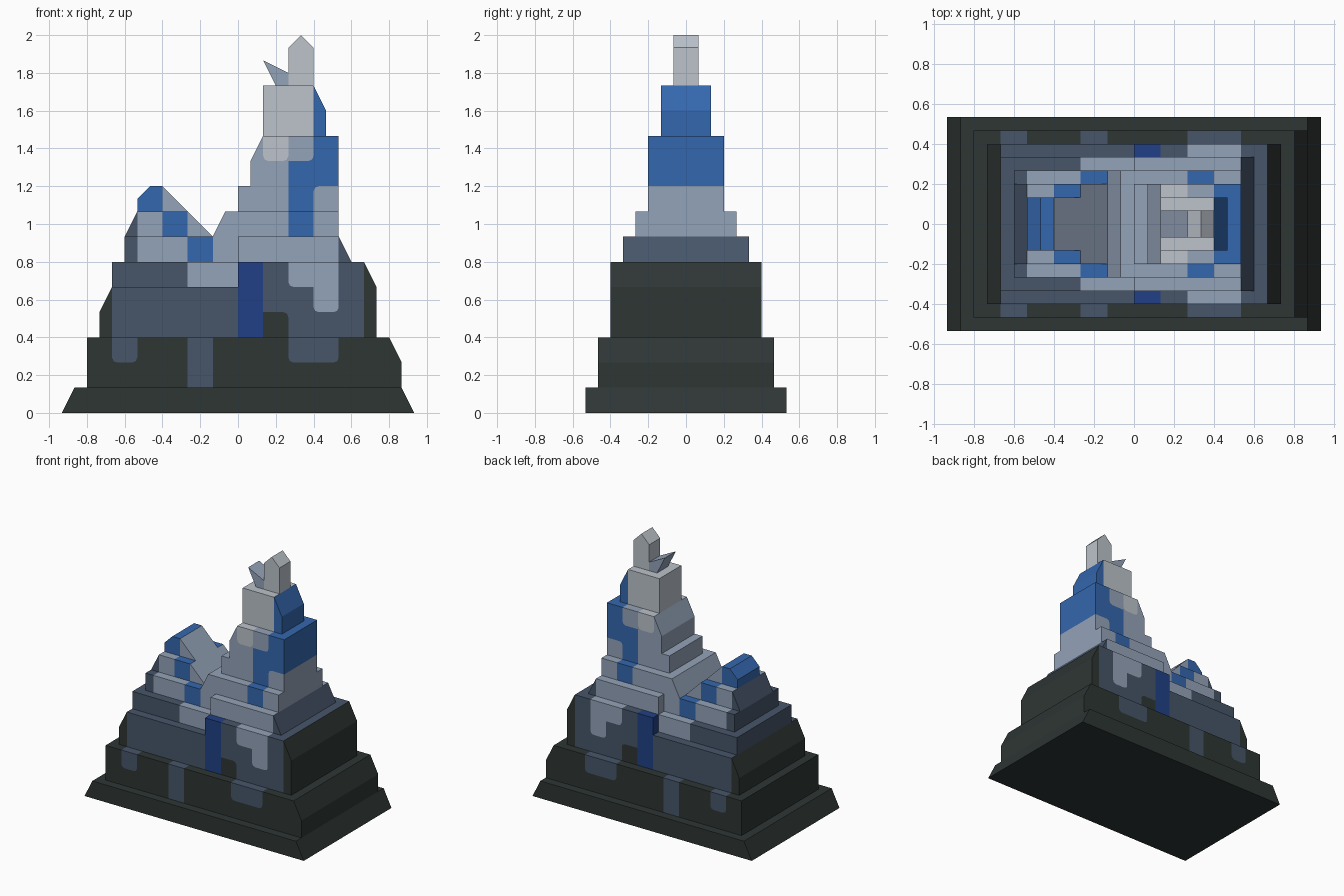
import bpy, bmesh
from mathutils import Vector

if "Cube" in bpy.data.objects:
    bpy.data.objects.remove(bpy.data.objects["Cube"])

U = 1 / 15          # the model sits on a grid of 1/15 units
R = 0.4             # corner rounding of painted patches, in grid units


def lin(c):
    c /= 255
    return c / 12.92 if c <= 0.04045 else ((c + 0.055) / 1.055) ** 2.4


COLOURS = {
    "charcoal": (46, 54, 52), "slate": (71, 85, 105), "pale blue": (148, 163, 184),
    "blue": (52, 103, 174), "navy": (33, 64, 134), "light grey": (188, 195, 203),
}
MATS = {}
for name, rgb in COLOURS.items():
    MATS[name] = bpy.data.materials.new(name)
    MATS[name].diffuse_color = (*[lin(c) for c in rgb], 1)


def patch_outline(x0, x1, z0, z1, rounded):
    """Counter-clockwise rectangle in x, z with the named corners rounded."""
    k = 0.29 * R
    pts = []
    for key, x, z, sx, sz in (("bl", x0, z0, 1, 1), ("br", x1, z0, -1, 1),
                              ("tr", x1, z1, -1, -1), ("tl", x0, z1, 1, -1)):
        if key not in rounded:
            pts.append((x, z))
            continue
        arc = [(x, z + sz * R), (x + sx * k, z + sz * k), (x + sx * R, z)]
        pts += arc if key in ("bl", "tr") else arc[::-1]
    return pts


def paint(bm, outline, index):
    """Cut a convex outline through the part and recolour what is inside."""
    inside = list(bm.faces)
    planes = []
    for i, a in enumerate(outline):
        b = outline[(i + 1) % len(outline)]
        co = Vector((a[0], 0, a[1])) * U
        no = Vector((a[1] - b[1], 0, b[0] - a[0])).normalized()
        geom = set(inside)
        for f in inside:
            geom.update(f.edges)
            geom.update(f.verts)
        bmesh.ops.bisect_plane(bm, geom=list(geom), dist=1e-5, plane_co=co, plane_no=no)
        planes.append((co, no))
        inside = [f for f in bm.faces
                  if all((f.calc_center_median() - c).dot(n) > -1e-5 for c, n in planes)]
    for f in inside:
        f.material_index = index


def tier(name, profile, depth, base, patches=()):
    """Extrude a front profile to +-depth and paint its patches."""
    bm = bmesh.new()
    front = [bm.verts.new((x * U, -depth * U, z * U)) for x, z in profile]
    back = [bm.verts.new((x * U, depth * U, z * U)) for x, z in profile]
    bm.faces.new(front)
    bm.faces.new(back[::-1])
    for i in range(len(front)):
        j = (i + 1) % len(front)
        bm.faces.new((front[i], back[i], back[j], front[j]))
    used = [base]
    for x0, x1, z0, z1, colour, *corners in patches:
        if colour not in used:
            used.append(colour)
        paint(bm, patch_outline(x0, x1, z0, z1, corners), used.index(colour))
    bmesh.ops.recalc_face_normals(bm, faces=bm.faces)
    mesh = bpy.data.meshes.new(name)
    bm.to_mesh(mesh)
    bm.free()
    for c in used:
        mesh.materials.append(MATS[c])
    bpy.context.collection.objects.link(bpy.data.objects.new(name, mesh))


# Base of the mountain
tier("foot", [(-14, 0), (14, 0), (13, 2), (-13, 2)], 8, "charcoal")
tier("lower_slope", [(-12, 2), (13, 2), (13, 4), (12, 6), (-12, 6)], 7, "charcoal",
     [(-10, -8, 4, 6, "slate", "bl", "br"), (-4, -2, 2, 6, "slate"),
      (4, 8, 4, 6, "slate", "bl", "br")])

# Lower left peak
tier("left_shoulder", [(-11, 6), (0, 6), (0, 10), (-10, 10), (-11, 8)], 6, "charcoal",
     [(-10, 0, 6, 10, "slate")])
tier("left_ledge", [(-10, 10), (0, 10), (0, 12), (-10, 12)], 5, "slate",
     [(-4, 0, 10, 12, "pale blue")])
tier("left_upper_ledge", [(-9, 12), (0, 12), (0, 14), (-9, 14)], 4, "pale blue",
     [(-9, -8, 12, 14, "slate"), (-4, -2, 12, 14, "blue")])
tier("left_crag", [(-9, 14), (-2, 14), (-4, 16), (-8, 16)], 3, "pale blue",
     [(-9, -8, 14, 16, "slate"), (-6, -4, 14, 16, "blue")])
tier("left_peak", [(-8, 16), (-4, 16), (-6, 18), (-7, 18), (-8, 17)], 2, "pale blue",
     [(-8, -6, 16, 18, "blue")])

# Tall right peak
tier("right_shoulder", [(0, 6), (11, 6), (11, 10), (10, 12), (0, 12)], 6, "charcoal",
     [(0, 10, 6, 12, "slate"), (0, 2, 6, 12, "navy"), (2, 4, 6, 8, "charcoal", "tr"),
      (4, 6, 10, 12, "pale blue", "bl"), (6, 8, 8, 12, "pale blue", "bl", "br")])
tier("right_ledge", [(0, 12), (9, 12), (8, 14), (0, 14)], 5, "pale blue",
     [(8, 9, 12, 14, "slate")])
tier("right_upper_ledge", [(-2, 14), (8, 14), (8, 16), (-1, 16)], 4, "pale blue",
     [(4, 6, 14, 16, "blue")])
tier("right_crag", [(0, 16), (8, 16), (8, 22), (2, 22), (1, 20), (1, 18), (0, 18)], 3,
     "pale blue",
     [(4, 8, 16, 22, "blue"), (6, 8, 16, 18, "pale blue", "tl"),
      (4, 6, 20, 22, "pale blue", "br"), (2, 4, 20, 22, "light grey", "bl", "br")])
tier("right_upper_crag", [(2, 22), (7, 22), (7, 24), (6, 26), (2, 26)], 2, "light grey",
     [(6, 7, 22, 26, "blue")])
tier("summit", [(4, 26), (6, 26), (6, 29), (5, 30), (4, 29)], 1, "light grey")
tier("summit_spike", [(3, 26), (4, 26), (4, 27), (2, 28)], 1, "pale blue")

for m in bpy.data.materials:
    if m.users and not m.is_grease_pencil:
        m.use_nodes = True
        m.node_tree.nodes["Principled BSDF"].inputs["Base Color"].default_value = m.diffuse_color
